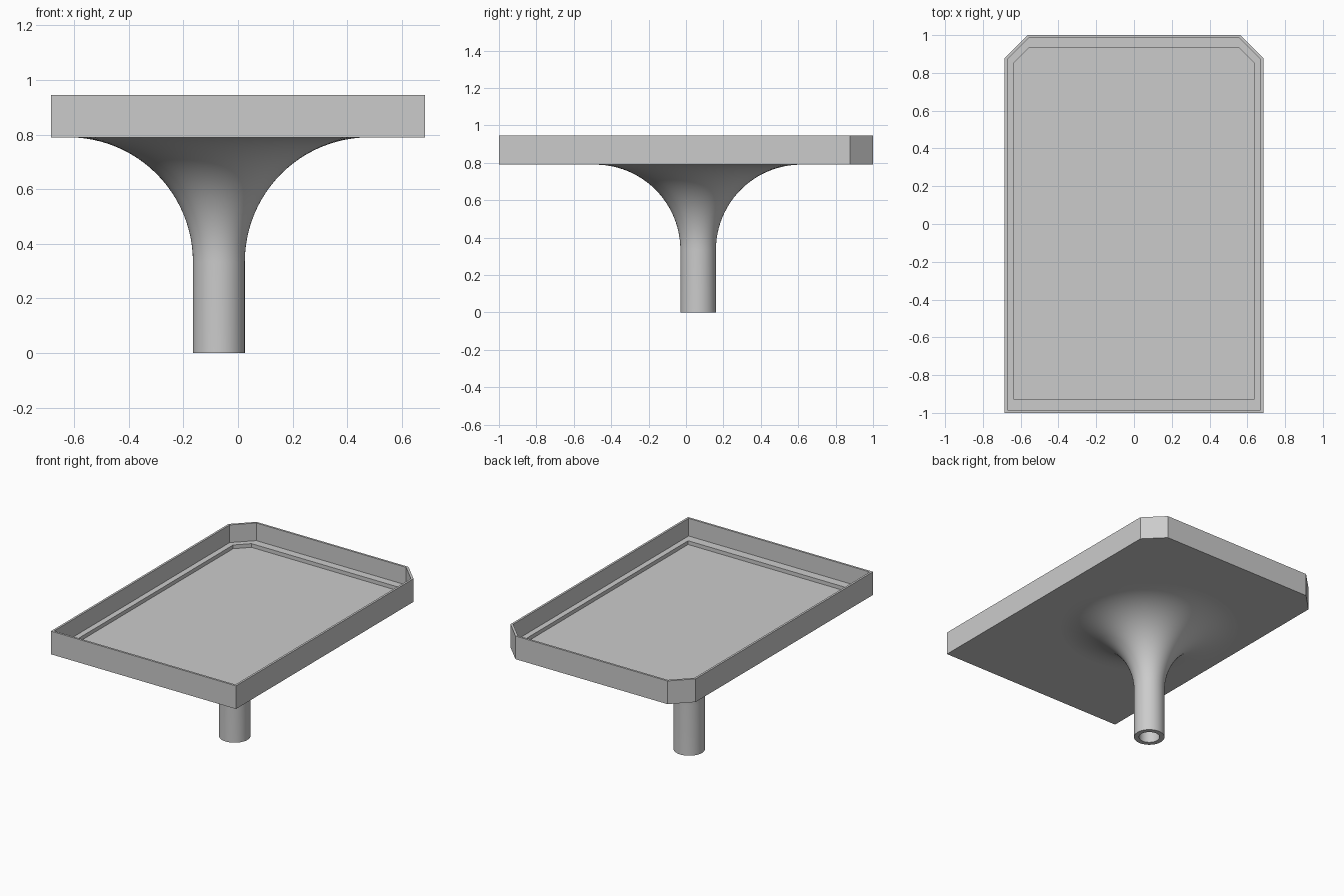
import bpy, bmesh, math

cube = bpy.data.objects.get("Cube")
if cube:
    bpy.data.objects.remove(cube, do_unlink=True)

grey = bpy.data.materials.new("plain grey")
grey.use_nodes = True
colour = (0.6, 0.6, 0.6, 1)
grey.diffuse_color = colour
grey.node_tree.nodes["Principled BSDF"].inputs["Base Color"].default_value = colour


def finish(name, bm):
    bmesh.ops.recalc_face_normals(bm, faces=bm.faces)
    mesh = bpy.data.meshes.new(name)
    bm.to_mesh(mesh)
    bm.free()
    mesh.materials.append(grey)
    obj = bpy.data.objects.new(name, mesh)
    bpy.context.collection.objects.link(obj)
    return obj


def bridge(bm, a, b):
    n = len(a)
    for i in range(n):
        j = (i + 1) % n
        bm.faces.new((a[i], a[j], b[j], b[i]))


def outline(bm, half_x, front, back, cut, z):
    """Rectangle with its two back corners cut off."""
    pts = [(-half_x, front), (half_x, front), (half_x, back - cut),
           (half_x - cut, back), (cut - half_x, back), (-half_x, back - cut)]
    return [bm.verts.new((x, y, z)) for x, y in pts]


# Tray: thin rim, narrow ledge and a shallow recessed floor
outer = (0.685, -1, 1, 0.122)
inner = (0.671, -0.986, 0.986, 0.116)
recess = (0.634, -0.928, 0.934, 0.08)
bm = bmesh.new()
rings = [outline(bm, *shape, z) for shape, z in (
    (outer, 0.79), (outer, 0.945), (inner, 0.945),
    (inner, 0.827), (recess, 0.827), (recess, 0.802))]
for a, b in zip(rings, rings[1:]):
    bridge(bm, a, b)
bm.faces.new(rings[0])
bm.faces.new(rings[-1])
finish("tray", bm)

# Hollow stem flaring into the underside along a quarter circle
PIPE, BORE, FLARE, TOP = 0.095, 0.064, 0.456, 0.79
profile = [(BORE, TOP), (BORE, 0), (PIPE, 0)]
for i in range(25):
    t = math.pi / 2 * i / 24
    profile.append((PIPE + FLARE * (1 - math.cos(t)),
                    TOP - FLARE * (1 - math.sin(t))))
SIDES = 64
bm = bmesh.new()
rings = [[bm.verts.new((r * math.cos(math.tau * k / SIDES),
                        r * math.sin(math.tau * k / SIDES), z))
          for k in range(SIDES)] for r, z in profile]
for a, b in zip(rings, rings[1:]):
    bridge(bm, a, b)
bridge(bm, rings[-1], rings[0])
stem = finish("flared_stem", bm)
stem.location = (-0.07, 0.065, 0)
bpy.ops.object.select_all(action="DESELECT")
stem.select_set(True)
bpy.context.view_layer.objects.active = stem
bpy.ops.object.shade_smooth_by_angle(angle=math.radians(30))
